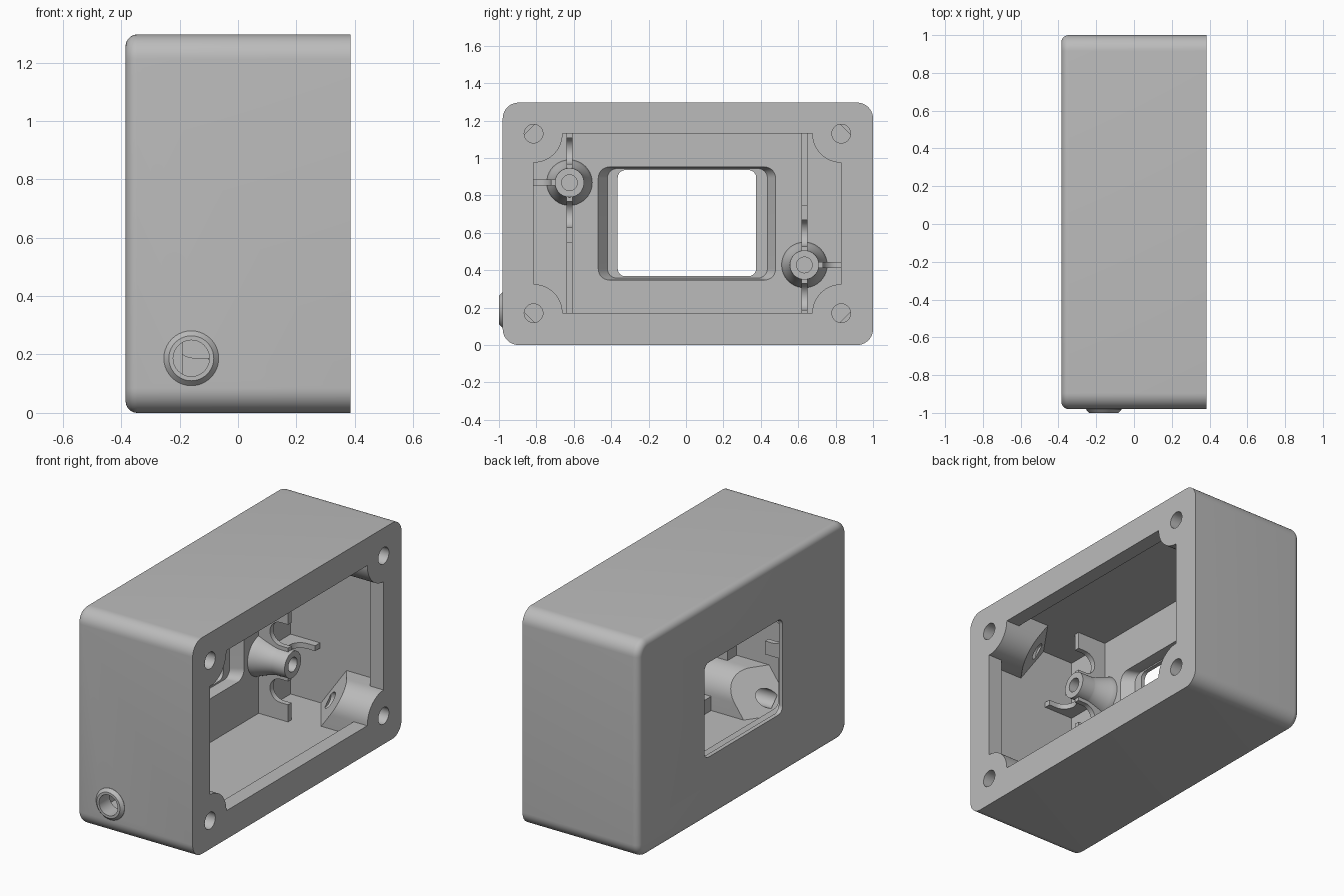
import bpy, bmesh, math
from mathutils import Vector

if "Cube" in bpy.data.objects:
    bpy.data.objects.remove(bpy.data.objects["Cube"])

grey = bpy.data.materials.new("plain_grey")
grey.diffuse_color = (0.5, 0.5, 0.5, 1)
grey.use_nodes = True
grey.node_tree.nodes["Principled BSDF"].inputs["Base Color"].default_value = grey.diffuse_color

CY, CZ = 0.01, 0.648          # centre of the case in y and z
HY, HZ = 0.99, 0.648          # half sizes
BACK, RIM, FLOOR = -0.385, 0.385, -0.295


def loft(name, rings, cap=True):
    """Skin closed rings of equal length; optionally join last to first."""
    bm = bmesh.new()
    vs = [[bm.verts.new(p) for p in r] for r in rings]
    n = len(vs[0])
    pairs = list(zip(vs, vs[1:]))
    if not cap:
        pairs.append((vs[-1], vs[0]))
    for a, b in pairs:
        for i in range(n):
            j = (i + 1) % n
            bm.faces.new((a[i], a[j], b[j], b[i]))
    if cap:
        bm.faces.new(vs[0])
        bm.faces.new(vs[-1])
    bmesh.ops.recalc_face_normals(bm, faces=bm.faces)
    me = bpy.data.meshes.new(name)
    bm.to_mesh(me)
    bm.free()
    me.materials.append(grey)
    ob = bpy.data.objects.new(name, me)
    bpy.context.collection.objects.link(ob)
    return ob


def rrect(x, y0, y1, z0, z1, r, n=10):
    """Rounded rectangle in the yz plane."""
    pts = []
    for k, (y, z) in enumerate([(y1 - r, z1 - r), (y0 + r, z1 - r),
                                (y0 + r, z0 + r), (y1 - r, z0 + r)]):
        for i in range(n + 1):
            a = math.pi / 2 * (k + i / n)
            pts.append((x, y + r * math.cos(a), z + r * math.sin(a)))
    return pts


def box(name, x0, x1, y0, y1, z0, z1):
    return loft(name, [[(x, y0, z0), (x, y1, z0), (x, y1, z1), (x, y0, z1)]
                       for x in (x0, x1)])


def circle(centre, r, axis, n=40):
    out = []
    for i in range(n):
        a = 2 * math.pi * i / n
        c, s = r * math.cos(a), r * math.sin(a)
        out.append(Vector(centre) + (Vector((0, c, s)) if axis == "x" else Vector((c, 0, s))))
    return out


def select(ob):
    bpy.ops.object.select_all(action='DESELECT')
    ob.select_set(True)
    bpy.context.view_layer.objects.active = ob


def combine(ob, tool, op='DIFFERENCE'):
    m = ob.modifiers.new("bool", 'BOOLEAN')
    m.operation, m.solver, m.object = op, 'EXACT', tool
    select(ob)
    bpy.ops.object.modifier_apply(modifier=m.name)
    bpy.data.objects.remove(tool)


def smooth(ob):
    select(ob)
    bpy.ops.object.shade_smooth_by_angle(angle=math.radians(30))


# Outer case: rounded corners, rounded back edge, flat open side
rings = []
for i in range(9):
    a = math.pi / 2 * i / 8
    ins = 0.04 * (1 - math.sin(a))
    rings.append(rrect(BACK + 0.04 * (1 - math.cos(a)), CY - HY + ins, CY + HY - ins,
                       ins, 2 * HZ - ins, 0.085 - ins))
rings.append(rrect(RIM, CY - HY, CY + HY, 0, 2 * HZ, 0.085))
case = loft("case", rings)

# Hollow: wide chamber behind a narrower rim opening
hollow = box("hollow", FLOOR, 0.295, CY - 0.91, CY + 0.91, 0.085, 1.211)
combine(hollow, box("opening", 0.2, 0.5, -0.815, 0.83, 0.17, 1.13), 'UNION')

# Corner screw posts with a slanted underside are left standing in the hollow
SCREWS = [(y, z, sy, sz) for y, sy in ((-0.815, 1), (0.83, -1))
          for z, sz in ((0.17, 1), (1.13, -1))]
R = 0.155
for y, z, sy, sz in SCREWS:
    sec = [(-0.2, -0.2), (R, -0.2)]
    sec += [(R * math.cos(math.pi * i / 32), R * math.sin(math.pi * i / 32)) for i in range(17)]
    sec += [(-0.2, R)]
    low = [(RIM - 0.2 - (R - (a + b) / math.sqrt(2)), y + sy * a, z + sz * b) for a, b in sec]
    top = [(0.6, y + sy * a, z + sz * b) for a, b in sec]
    combine(hollow, loft("post", [low, top]))
combine(case, hollow)

# Screw holes
for y, z, sy, sz in SCREWS:
    combine(case, loft("screw_hole", [circle((x, y, z), 0.05, "x") for x in (0.0, 0.5)]))

# Display window with a stepped, flared inner frame
combine(case, loft("window", [
    rrect(-0.5, -0.365, 0.375, 0.368, 0.935, 0.04),
    rrect(-0.36, -0.365, 0.375, 0.368, 0.935, 0.04),
    rrect(-0.36, -0.42, 0.435, 0.358, 0.943, 0.05),
    rrect(FLOOR + 0.001, -0.47, 0.48, 0.347, 0.952, 0.06),
    rrect(FLOOR + 0.02, -0.47, 0.48, 0.347, 0.952, 0.06)]))

# Cable hole through the front wall
JX, JZ = -0.16, 0.187
combine(case, loft("cable_hole", [circle((JX, y, JZ), 0.062, "y") for y in (-1.1, -0.85)]))
smooth(case)

# Tapered collar round the cable hole
collar = loft("cable_collar", [circle((JX, y, JZ), r, "y") for y, r in
              ((-0.97, 0.094), (-0.982, 0.094), (-1.0, 0.077), (-1.0, 0.062), (-0.97, 0.062))],
              cap=False)
smooth(collar)


def web(name, y, z, dy, dz, length, tail=0.0):
    """Thin rib from a standoff with a U notch, a finger and an optional low tail."""
    prof = [(0, FLOOR - 0.01), (0, -0.1), (0.1, -0.1)]
    prof += [(0.17 - 0.07 * math.cos(math.pi * i / 14), -0.15 - 0.07 * math.sin(math.pi * i / 14))
             for i in range(15)]
    prof += [(0.24, -0.1), (length, -0.1)]
    if tail:
        prof += [(length, -0.19), (tail, -0.19), (tail, FLOOR - 0.01)]
    else:
        prof += [(length, FLOOR - 0.01)]
    ring = lambda t: [(x, y + dy * d + t * dz, z + dz * d + t * dy) for d, x in prof]
    return loft(name, [ring(-0.016), ring(0.016)])


# Two standoffs with ribs, each the half-turn of the other
for s, tag in ((1, "right"), (-1, "left")):
    y, z = CY - 0.005 + s * 0.628, 0.648 - s * 0.22
    prof = [(FLOOR - 0.01, 0.122)]
    for i in range(9):                                   # concave flare
        a = math.pi / 2 * i / 8
        prof.append((FLOOR + 0.13 * math.sin(a), 0.08 + 0.042 * (1 - math.sin(a)) ** 1.3))
    prof += [(-0.08, 0.078), (-0.08, 0.042), (-0.24, 0.042)]
    post = loft("standoff_" + tag, [circle((x, y, z), r, "x") for x, r in prof])
    ribs = [web("rib_short", y, z, 0, -s, 0.35),
            web("rib_side", y, z, s, 0, 0.3),
            web("rib_long", y, z, 0, s, 0.32, 0.79)]
    bore = [circle((x, y, z), 0.06, "x") for x in (-0.5, 0.1)]
    for k, rib in enumerate(ribs):                       # keep the screw bore clear
        combine(rib, loft("bore", bore))
        rib.name = ("short_rib_", "side_rib_", "long_rib_")[k] + tag
        smooth(rib)
    smooth(post)
